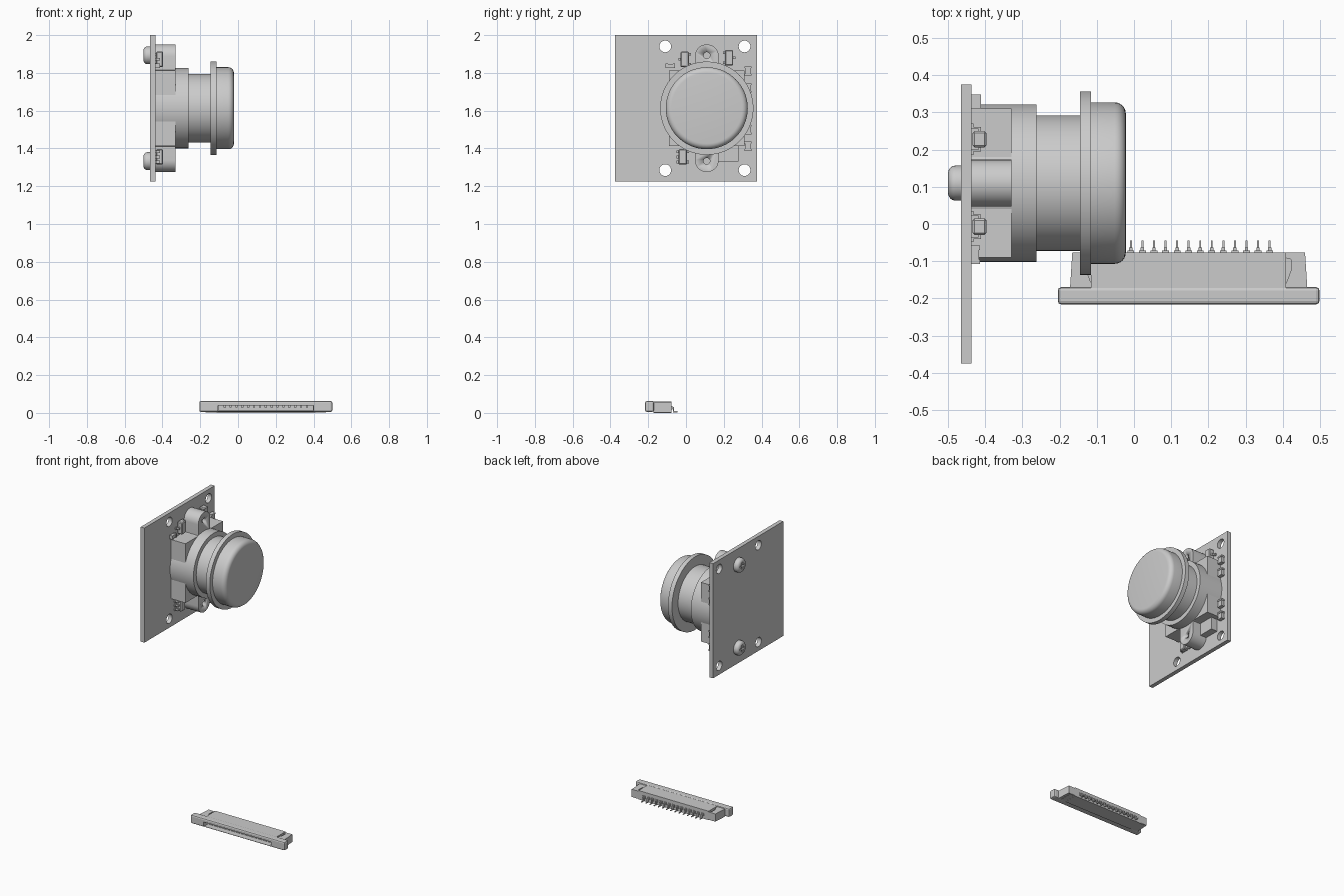
import bpy, bmesh, math
from mathutils import Matrix, Vector

if "Cube" in bpy.data.objects:
    bpy.data.objects.remove(bpy.data.objects["Cube"])

CY, CZ = 0.11, 1.613        # lens axis (runs along x)
BOARD = -0.437              # front surface of the board
SEAT = -0.33                # front surface of the holder base


def finish(name, bm, smooth=False):
    bmesh.ops.recalc_face_normals(bm, faces=bm.faces)
    me = bpy.data.meshes.new(name)
    bm.to_mesh(me)
    bm.free()
    ob = bpy.data.objects.new(name, me)
    bpy.context.collection.objects.link(ob)
    if smooth:
        bpy.ops.object.select_all(action='DESELECT')
        ob.select_set(True)
        bpy.context.view_layer.objects.active = ob
        bpy.ops.object.shade_smooth_by_angle(angle=math.radians(35))
    return ob


def add_box(bm, x0, x1, y0, y1, z0, z1):
    m = Matrix.Translation(((x0 + x1) / 2, (y0 + y1) / 2, (z0 + z1) / 2))
    m = m @ Matrix.Diagonal((x1 - x0, y1 - y0, z1 - z0, 1))
    bmesh.ops.create_cube(bm, size=1, matrix=m)


def boxes(name, *dims):
    bm = bmesh.new()
    for d in dims:
        add_box(bm, *d)
    return finish(name, bm)


def prism(name, pts, direction, smooth=False):
    bm = bmesh.new()
    f = bm.faces.new([bm.verts.new(p) for p in pts])
    r = bmesh.ops.extrude_face_region(bm, geom=[f])
    verts = [v for v in r['geom'] if isinstance(v, bmesh.types.BMVert)]
    bmesh.ops.translate(bm, verts=verts, vec=Vector(direction))
    return finish(name, bm, smooth)


def lathe(name, profile, y, z, n=64):
    """Turn an (x, radius) profile about an x-parallel axis; ends are capped."""
    bm = bmesh.new()
    rings = []
    for x, r in profile:
        rings.append([bm.verts.new((x, y + r * math.cos(2 * math.pi * i / n),
                                    z + r * math.sin(2 * math.pi * i / n))) for i in range(n)])
    for a, b in zip(rings, rings[1:]):
        for i in range(n):
            bm.faces.new((a[i], a[(i + 1) % n], b[(i + 1) % n], b[i]))
    bm.faces.new(rings[0])
    bm.faces.new(rings[-1])
    return finish(name, bm, True)


def fillet(x, r, rad, sign, steps=6):
    """Quarter round ending at x, outer radius r, facing +x or -x."""
    return [(x - sign * rad * (1 - math.sin(t)), r - rad * (1 - math.cos(t)))
            for t in (math.pi / 2 * i / steps for i in range(steps + 1))]


def apply_mod(ob, kind, **props):
    mod = ob.modifiers.new(kind.title(), kind)
    for k, v in props.items():
        setattr(mod, k, v)
    bpy.context.view_layer.objects.active = ob
    bpy.ops.object.modifier_apply(modifier=mod.name)


def cut(ob, *cutters):
    for c in cutters:
        apply_mod(ob, 'BOOLEAN', object=c, operation='DIFFERENCE', solver='EXACT')
    for c in cutters:
        bpy.data.objects.remove(c)


# Circuit board with four mounting holes
board = boxes("circuit_board", (-0.465, BOARD, -0.375, 0.375, 1.225, 2.0))
cut(board, *[lathe("hole_cutter", [(-0.6, 0.031), (-0.3, 0.031)], y, z, 32)
             for y in (-0.11, 0.31) for z in (1.285, 1.94)])

# Lens holder: square base and round collar
boxes("holder_base", (BOARD, SEAT, CY - 0.2, CY + 0.2, CZ - 0.2, CZ + 0.2))
lathe("holder_collar", [(BOARD, 0.212), (-0.262, 0.212)], CY, CZ)

# Mounting ears and screws, above and below the lens
for side, tag in ((1, "upper"), (-1, "lower")):
    w, zc = 0.063, CZ + side * 0.275
    pts = [(BOARD, CY - w, CZ + side * 0.19), (BOARD, CY + w, CZ + side * 0.19)]
    pts += [(BOARD, CY + w * math.cos(math.pi * i / 20), zc + side * w * math.sin(math.pi * i / 20))
            for i in range(21)]
    ear = prism(tag + "_ear", pts, (SEAT - BOARD, 0, 0), True)
    zs = CZ + side * 0.28
    cut(ear, lathe("hole_cutter", [(-0.42, 0.017), (-0.2, 0.017)], CY, zs, 24))
    screw = lathe(tag + "_screw", fillet(-0.5, 0.047, 0.02, -1)[::-1] + [(-0.464, 0.047)], CY, zs, 32)
    cut(screw, boxes("cross_cutter_a", (-0.52, -0.482, CY - 0.025, CY + 0.025, zs - 0.006, zs + 0.006)),
        boxes("cross_cutter_b", (-0.52, -0.482, CY - 0.006, CY + 0.006, zs - 0.025, zs + 0.025)))

# Lens barrel, flange and rounded cap
lathe("lens_barrel", [(-0.28, 0.182), (-0.14, 0.182)], CY, CZ)
lathe("lens_flange", [(-0.145, 0.247), (-0.115, 0.247)], CY, CZ)
lathe("lens_cap", [(-0.118, 0.217)] + fillet(-0.022, 0.217, 0.03, 1), CY, CZ)


def gull_leads(bm, y, s, z):
    """One bent lead leaving a chip at y towards s."""
    for a, b, x0, x1 in ((0, 0.009, -0.418, -0.412), (0.006, 0.011, BOARD, -0.412),
                         (0.006, 0.02, BOARD, -0.431)):
        add_box(bm, x0, x1, *sorted((y + s * a, y + s * b)), z - 0.007, z + 0.007)


# Small chips with bent leads
for i, (y, z, left, right) in enumerate((
        (-0.007, 1.872, (0,), (-0.027, 0.027)),
        (0.228, 1.88, (-0.027, 0.027), (0,)),
        (-0.017, 1.355, (-0.027, 0, 0.027), (-0.027, 0.027)))):
    chip = boxes(f"chip_{i}", (-0.434, -0.397, y - 0.022, y + 0.022, z - 0.041, z + 0.041))
    apply_mod(chip, 'BEVEL', width=0.005, segments=1)
    bm = bmesh.new()
    for s, offs in ((-1, left), (1, right)):
        for o in offs:
            gull_leads(bm, y + s * 0.022, s, z + o)
    finish(f"chip_leads_{i}", bm)

# Passive components: bodies with slightly proud end caps
for i, z in enumerate((1.81, 1.72, 1.50, 1.412)):
    boxes(f"side_component_{i}", (BOARD, -0.415, 0.312, 0.345, z - 0.018, z + 0.018),
          (BOARD, -0.412, 0.310, 0.348, z - 0.025, z - 0.015),
          (BOARD, -0.412, 0.310, 0.348, z + 0.015, z + 0.025))
boxes("corner_component", (BOARD, -0.417, -0.098, -0.068, 1.826, 1.848),
      (BOARD, -0.414, -0.108, -0.096, 1.825, 1.85), (BOARD, -0.414, -0.07, -0.058, 1.825, 1.85))
boxes("lower_block", (BOARD, -0.39, 0.172, 0.277, 1.33, 1.42))

# Ribbon connector, separate on the floor
MX = 0.147                  # connector middle
PINS = [MX + 0.0311 * (i - 7) for i in range(15)]

body = boxes("connector_body", (MX - 0.262, MX + 0.262, -0.172, -0.077, 0.0, 0.06))
cut(body, boxes("slot_cutter", (MX - 0.25, MX + 0.25, -0.3, -0.11, 0.012, 0.04)))

slider = boxes("connector_slider", (MX - 0.352, MX + 0.352, -0.216, -0.17, 0.005, 0.063))
apply_mod(slider, 'BEVEL', width=0.009, segments=2)
cut(slider, boxes("slot_cutter", (MX - 0.252, MX + 0.252, -0.3, -0.1, 0.01, 0.04)))

# Tapered latch lugs and inner stops at both ends of the connector
for s, tag in ((-1, "left"), (1, "right")):
    lug = [(MX + s * u, v, 0.003) for u, v in (
        (0.319, -0.172), (0.313, -0.077), (0.255, -0.077), (0.255, -0.09),
        (0.275, -0.095), (0.275, -0.125), (0.262, -0.16), (0.262, -0.172))]
    prism(tag + "_latch_lug", lug, (0, 0, 0.052))
    xs = sorted((MX + s * 0.255, MX + s * 0.3))
    boxes(tag + "_latch_floor", (*xs, -0.172, -0.08, 0.001, 0.02))

# Contacts: inside teeth and bent solder tails at the back
tails, teeth = bmesh.new(), bmesh.new()
for x in PINS:
    add_box(tails, x - 0.0045, x + 0.0045, -0.08, -0.063, 0.024, 0.03)
    add_box(tails, x - 0.0045, x + 0.0045, -0.069, -0.063, 0.003, 0.03)
    add_box(tails, x - 0.0025, x + 0.0025, -0.069, -0.045, 0.003, 0.009)
    add_box(tails, x - 0.009, x + 0.009, -0.08, -0.071, 0.018, 0.036)
    add_box(teeth, x - 0.006, x + 0.006, -0.195, -0.108, 0.028, 0.042)
finish("solder_tails", tails)
finish("contact_teeth", teeth)
